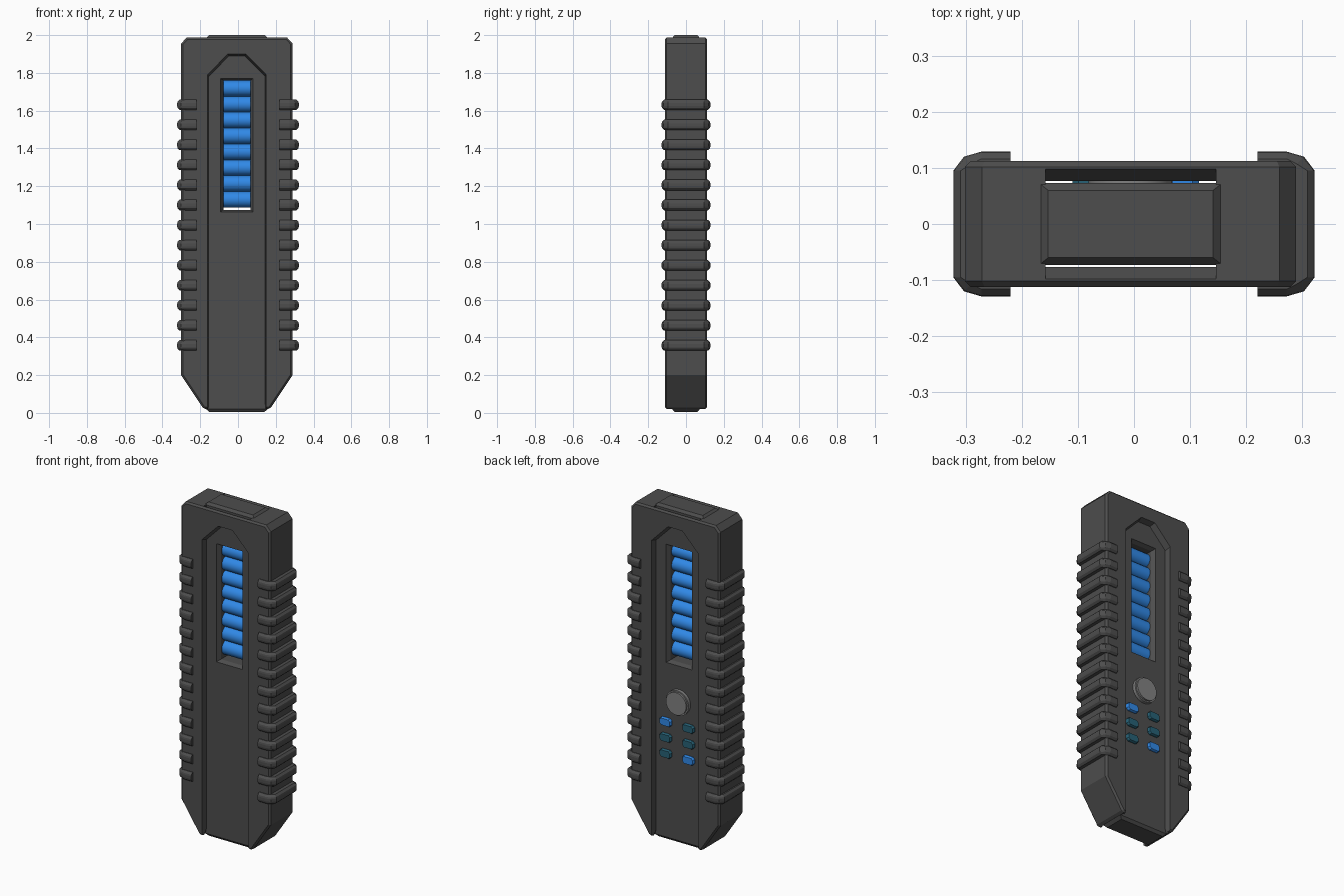
import bpy, bmesh, math

if "Cube" in bpy.data.objects:
    bpy.data.objects.remove(bpy.data.objects["Cube"])

CX = -0.006  # casing sits slightly left of the ribs


def material(name, rgb):
    m = bpy.data.materials.new(name)
    m.diffuse_color = (*rgb, 1)
    m.use_nodes = True
    m.node_tree.nodes["Principled BSDF"].inputs["Base Color"].default_value = m.diffuse_color
    return m


BLUE = material("blue", (0.03, 0.25, 0.8))
TEAL = material("teal", (0.02, 0.12, 0.18))
DARK = material("dark", (0.075, 0.075, 0.075))
SILVER = material("silver", (0.22, 0.22, 0.22))


def loft(name, loops, mat=None, bevel=0, segments=1):
    """Closed solid joining matching loops of 3D points."""
    bm = bmesh.new()
    rings = [[bm.verts.new(p) for p in loop] for loop in loops]
    n = len(rings[0])
    for a, b in zip(rings, rings[1:]):
        for i in range(n):
            bm.faces.new((a[i], a[(i + 1) % n], b[(i + 1) % n], b[i]))
    bm.faces.new(rings[0][::-1])
    bm.faces.new(rings[-1])
    bmesh.ops.recalc_face_normals(bm, faces=bm.faces)
    if bevel:
        edges = [e for e in bm.edges if e.calc_face_angle(0) > math.radians(55)]
        bmesh.ops.bevel(bm, geom=edges, offset=bevel, segments=segments,
                        profile=0.5, affect='EDGES')
    me = bpy.data.meshes.new(name)
    bm.to_mesh(me)
    bm.free()
    ob = bpy.data.objects.new(name, me)
    bpy.context.collection.objects.link(ob)
    if mat:
        me.materials.append(mat)
    return ob


def along_y(pts, y):
    return [(x + CX, y, z) for x, z in pts]


def rect(hx, z0, z1):
    return [(-hx, z0), (hx, z0), (hx, z1), (-hx, z1)]


def flat(hx, hy, z):
    return [(CX - hx, -hy, z), (CX + hx, -hy, z), (CX + hx, hy, z), (CX - hx, hy, z)]


def cut(ob, cutter):
    mod = ob.modifiers.new("cut", 'BOOLEAN')
    mod.operation = 'DIFFERENCE'
    mod.solver = 'EXACT'
    mod.object = cutter
    bpy.context.view_layer.objects.active = ob
    bpy.ops.object.modifier_apply(modifier=mod.name)
    bpy.data.objects.remove(cutter)


def cylinder(name, r, length, loc, rot, mat, verts=32):
    bpy.ops.mesh.primitive_cylinder_add(vertices=verts, radius=r, depth=length,
                                        location=loc, rotation=rot)
    ob = bpy.context.object
    ob.name = name
    ob.data.materials.append(mat)
    bpy.ops.object.shade_smooth_by_angle(angle=math.radians(35))
    return ob


# Outer casing with clipped corners
half = [(0.175, 0.02), (0.295, 0.2), (0.295, 1.955), (0.265, 1.988)]
outline = half + [(-x, z) for x, z in reversed(half)]
casing = loft("casing", [along_y(outline, -0.112), along_y(outline, 0.112)], DARK, 0.01)

# Slot through the casing for the core, flared at the top and bottom
cut(casing, loft("slot_cutter", [flat(0.166, 0.11, -0.01), flat(0.152, 0.077, 0.05),
                                 flat(0.152, 0.077, 1.955), flat(0.152, 0.099, 1.989),
                                 flat(0.152, 0.099, 2.02)]))


# Arched openings front and back, with sloping edges
def arch(w, top):
    return [(-w, -0.1), (w, -0.1), (w, top - 0.11), (w - 0.108, top),
            (0.108 - w, top), (-w, top - 0.11)]


for s in (-1, 1):
    cut(casing, loft("arch_cutter", [along_y(arch(0.158, 1.905), s * 0.13),
                                     along_y(arch(0.155, 1.9), s * 0.11),
                                     along_y(arch(0.147, 1.885), s * 0.06)]))

# Inner core with a window right through it
core = loft("core", [flat(0.145, 0.06, 0.004), flat(0.163, 0.073, 0.02),
                     flat(0.163, 0.073, 1.985), flat(0.147, 0.06, 2.0)], DARK)
cut(core, loft("window_cutter", [along_y(rect(h, 1.075 - d, 1.76 + d), y) for h, d, y in
                                 ((0.088, 0.013, -0.08), (0.085, 0.01, -0.07),
                                  (0.072, 0.0, -0.05), (0.072, 0.0, 0.05),
                                  (0.085, 0.01, 0.07), (0.088, 0.013, 0.08))]))

# Stack of glowing rods in the window
for i in range(8):
    cylinder(f"blue_rod_{i + 1}", 0.042, 0.15, (CX, 0, 1.718 - 0.084 * i),
             (0, math.pi / 2, 0), BLUE)

# Grip ribs wrapping both sides
arc = [(0.22, 0.129), (0.272, 0.129), (0.303, 0.12), (0.322, 0.095)]
inner = [(0.296, 0.09), (0.28, 0.104), (0.22, 0.104)]
rib = (arc + inner[::-1][::-1])
c_shape = ([(x, -y) for x, y in arc] + [(x, y) for x, y in reversed(arc)]
           + [(x, y) for x, y in reversed(inner)] + [(x, -y) for x, y in inner])
for side, s in (("right", 1), ("left", -1)):
    for i in range(13):
        z = 0.357 + 0.1062 * i
        loft(f"{side}_rib_{i + 1}",
             [[(s * x, y, z + dz) for x, y in
               [(px - k if px > 0.29 else px, py - math.copysign(k, py) if abs(py) > 0.11 else py)
                for px, py in c_shape]]
              for dz, k in ((-0.028, 0.013), (-0.017, 0.002), (-0.008, 0),
                            (0.008, 0), (0.017, 0.002), (0.028, 0.013))], DARK)

# Round button on the back
cylinder("round_button_base", 0.075, 0.024, (CX, 0.08, 0.85), (math.pi / 2, 0, 0), SILVER)
cylinder("round_button_cap", 0.067, 0.03, (CX, 0.088, 0.85), (math.pi / 2, 0, 0), SILVER)

# Six small keys on the back
for col, x in enumerate((0.078, -0.072)):
    for row, z in enumerate((0.712, 0.618, 0.522)):
        key = [(x + a * 0.038 - CX, z + b * 0.024) for a, b in
               ((-1, -0.5), (-0.7, -1), (0.7, -1), (1, -0.5),
                (1, 0.5), (0.7, 1), (-0.7, 1), (-1, 0.5))]
        small = [(x - CX + (px - x + CX) * 0.88, z + (pz - z) * 0.85) for px, pz in key]
        lit = (col, row) in ((0, 0), (1, 2))
        loft(f"key_{col + 1}_{row + 1}",
             [along_y(key, 0.06), along_y(key, 0.083), along_y(small, 0.09)],
             BLUE if lit else TEAL)
